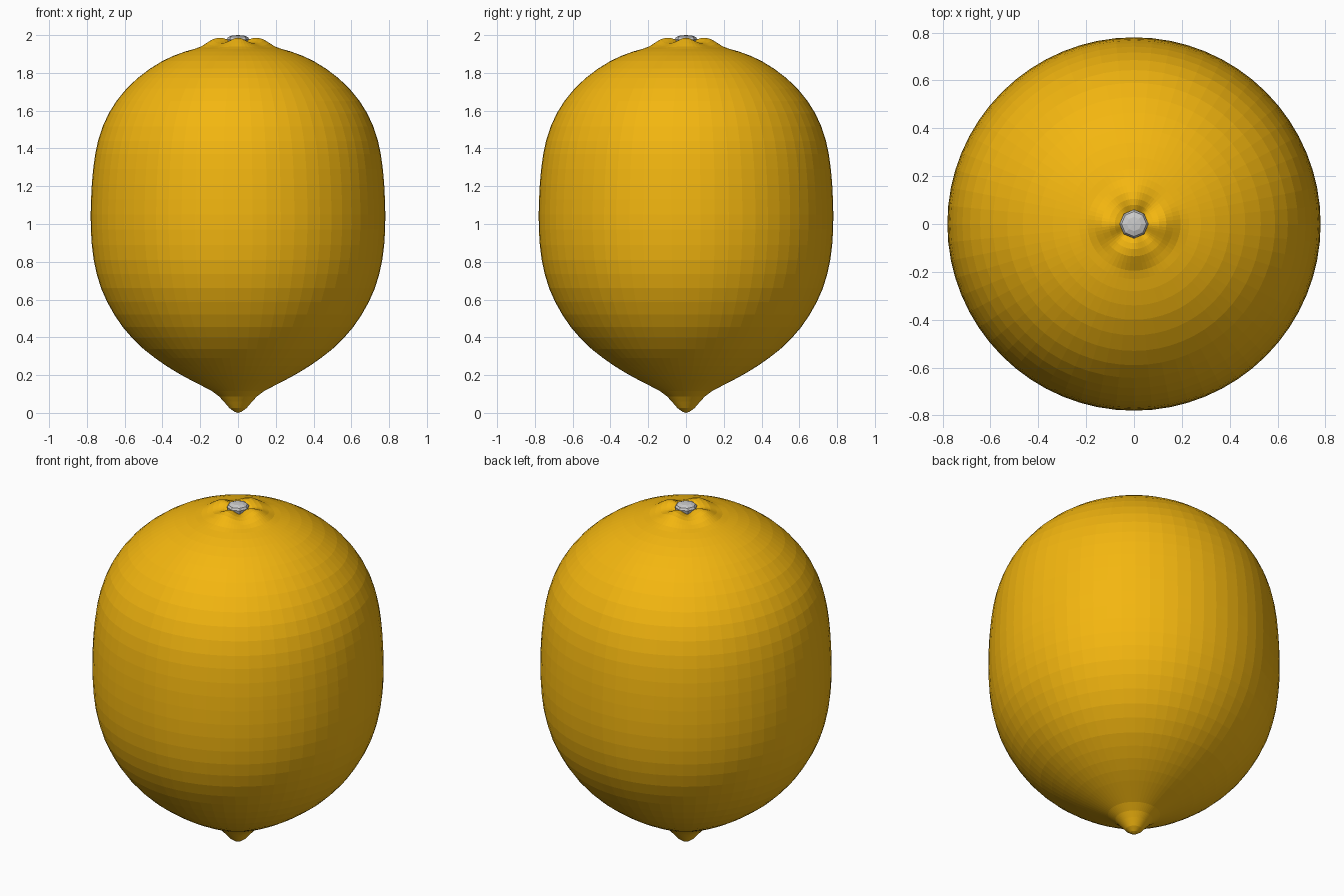
import bpy, bmesh, math

if "Cube" in bpy.data.objects:
    bpy.data.objects.remove(bpy.data.objects["Cube"])

def lathe(name, profile, seg, offset=None):
    """Revolve (r, z) points around z; first and last points are poles."""
    bm = bmesh.new()
    rings = []
    for r, z in profile[1:-1]:
        ring = []
        for i in range(seg):
            a = 2 * math.pi * i / seg
            dz = offset(r, z, a) if offset else 0
            ring.append(bm.verts.new((r * math.cos(a), r * math.sin(a), z + dz)))
        rings.append(ring)
    low = bm.verts.new((0, 0, profile[0][1]))
    high = bm.verts.new((0, 0, profile[-1][1]))
    for i in range(seg):
        j = (i + 1) % seg
        bm.faces.new((low, rings[0][j], rings[0][i]))
        bm.faces.new((high, rings[-1][i], rings[-1][j]))
        for a, b in zip(rings, rings[1:]):
            bm.faces.new((a[i], a[j], b[j], b[i]))
    bmesh.ops.recalc_face_normals(bm, faces=bm.faces)
    me = bpy.data.meshes.new(name)
    bm.to_mesh(me)
    bm.free()
    ob = bpy.data.objects.new(name, me)
    bpy.context.collection.objects.link(ob)
    return ob

# Lemon skin: pointed tip below, raised collar on top
skin = [(0, 0), (.02, .007), (.045, .025), (.075, .06), (.10, .087), (.14, .117),
        (.20, .148), (.26, .179), (.32, .212), (.38, .249), (.44, .291),
        (.50, .338), (.56, .396), (.61, .454), (.655, .52), (.693, .588),
        (.725, .66), (.748, .735), (.764, .81), (.774, .89), (.779, .97),
        (.78, 1.05), (.778, 1.13), (.774, 1.21), (.767, 1.29), (.756, 1.37),
        (.741, 1.44), (.717, 1.515), (.685, 1.585), (.643, 1.652), (.59, 1.717),
        (.53, 1.774), (.465, 1.823), (.40, 1.863), (.34, 1.891), (.28, 1.913),
        (.23, 1.927), (.195, 1.937), (.165, 1.951), (.135, 1.966), (.105, 1.973),
        (.08, 1.973), (.055, 1.966), (.03, 1.96), (0, 1.96)]

def lobes(r, z, a):
    # four soft lobes around the stem
    if z < 1.9 or r > .21:
        return 0
    return .013 * math.cos(4 * a) * math.sin(math.pi * (.21 - r) / .21)

lemon = lathe("lemon_skin", skin, 64, lobes)
mat = bpy.data.materials.new("lemon_yellow")
mat.diffuse_color = (.9, .47, .005, 1)
mat.use_nodes = True
mat.node_tree.nodes["Principled BSDF"].inputs["Base Color"].default_value = mat.diffuse_color
lemon.data.materials.append(mat)

# Small faceted stem stub
stem = [(0, 1.94), (.05, 1.94), (.06, 1.978), (.052, 1.99), (.03, 1.998), (0, 2.0)]
lathe("stem", stem, 8)
